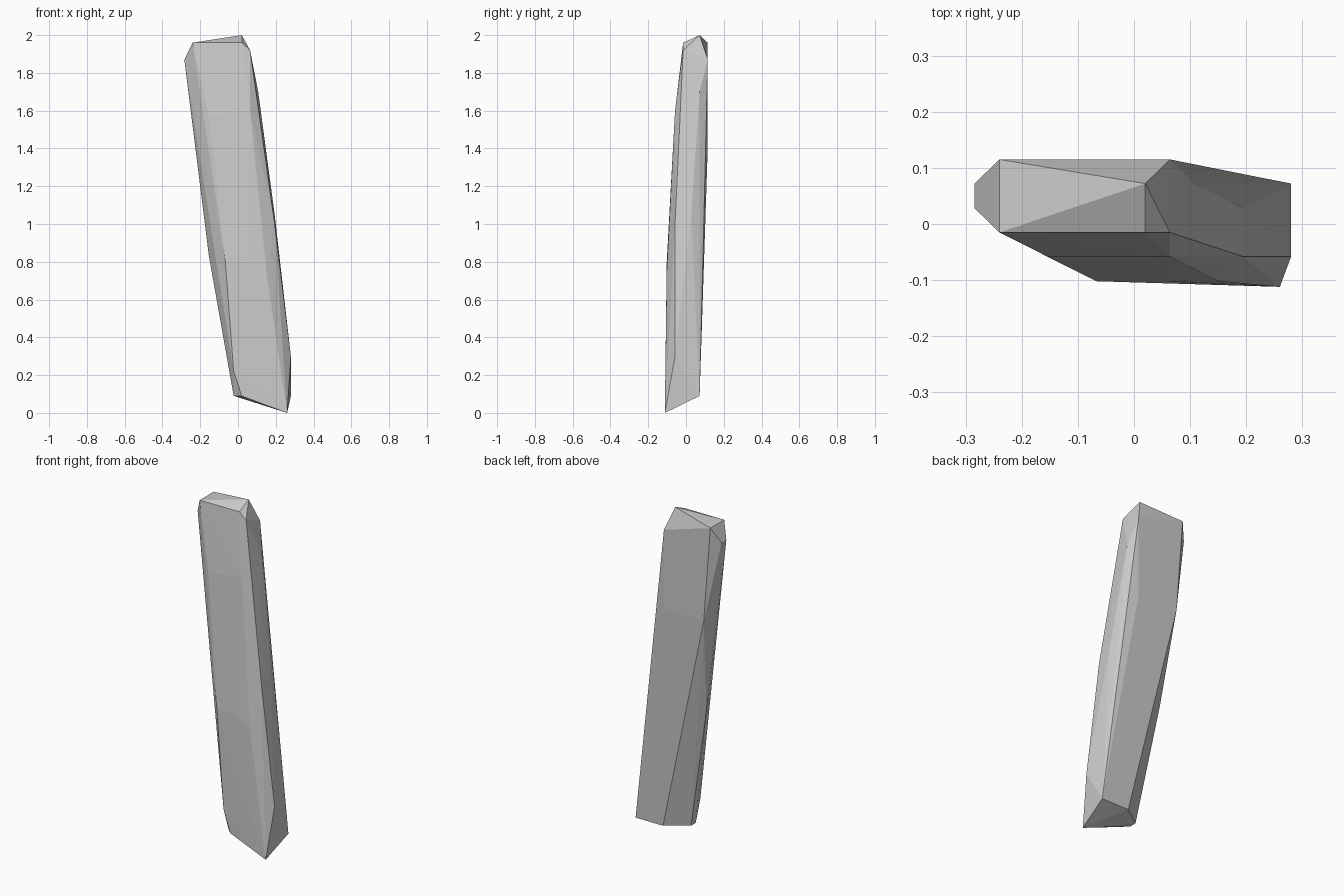
import bpy, bmesh

# Key corners of the faceted stone slab, grouped by level
top_cap = [
    (0.02, 0.072, 2.0), (-0.24, 0.115, 1.96), (-0.24, -0.015, 1.96),
    (0.02, -0.015, 1.96), (0.064, -0.015, 1.92), (0.064, 0.115, 1.87),
    (-0.284, 0.072, 1.87), (-0.284, 0.028, 1.87),
]
shaft = [
    (0.107, 0.072, 1.7), (-0.154, -0.058, 1.57), (0.064, -0.058, 1.6),
    (-0.197, 0.115, 1.4), (0.064, 0.115, 1.4), (0.194, 0.028, 1.05),
    (0.194, -0.058, 1.0), (-0.154, -0.015, 1.0), (-0.154, 0.028, 0.83),
    (-0.067, -0.102, 0.8), (0.064, -0.102, 0.8), (0.15, -0.102, 0.75),
]
foot = [
    (0.28, -0.058, 0.3), (-0.023, -0.102, 0.22), (0.28, 0.072, 0.09),
    (0.1, 0.072, 0.09), (-0.023, -0.015, 0.09), (-0.023, -0.058, 0.09),
    (0.02, -0.102, 0.09), (0.26, -0.112, 0.0),
]

# Wrap the corners in a convex shell
bm = bmesh.new()
for p in top_cap + shaft + foot:
    bm.verts.new(p)
hull = bmesh.ops.convex_hull(bm, input=bm.verts[:])
loose = [v for v in bm.verts if not v.link_faces]
bmesh.ops.delete(bm, geom=loose, context='VERTS')
bmesh.ops.recalc_face_normals(bm, faces=bm.faces[:])

mesh = bpy.data.meshes.new("stone_slab")
bm.to_mesh(mesh)
bm.free()
bpy.context.collection.objects.link(bpy.data.objects.new("stone_slab", mesh))
